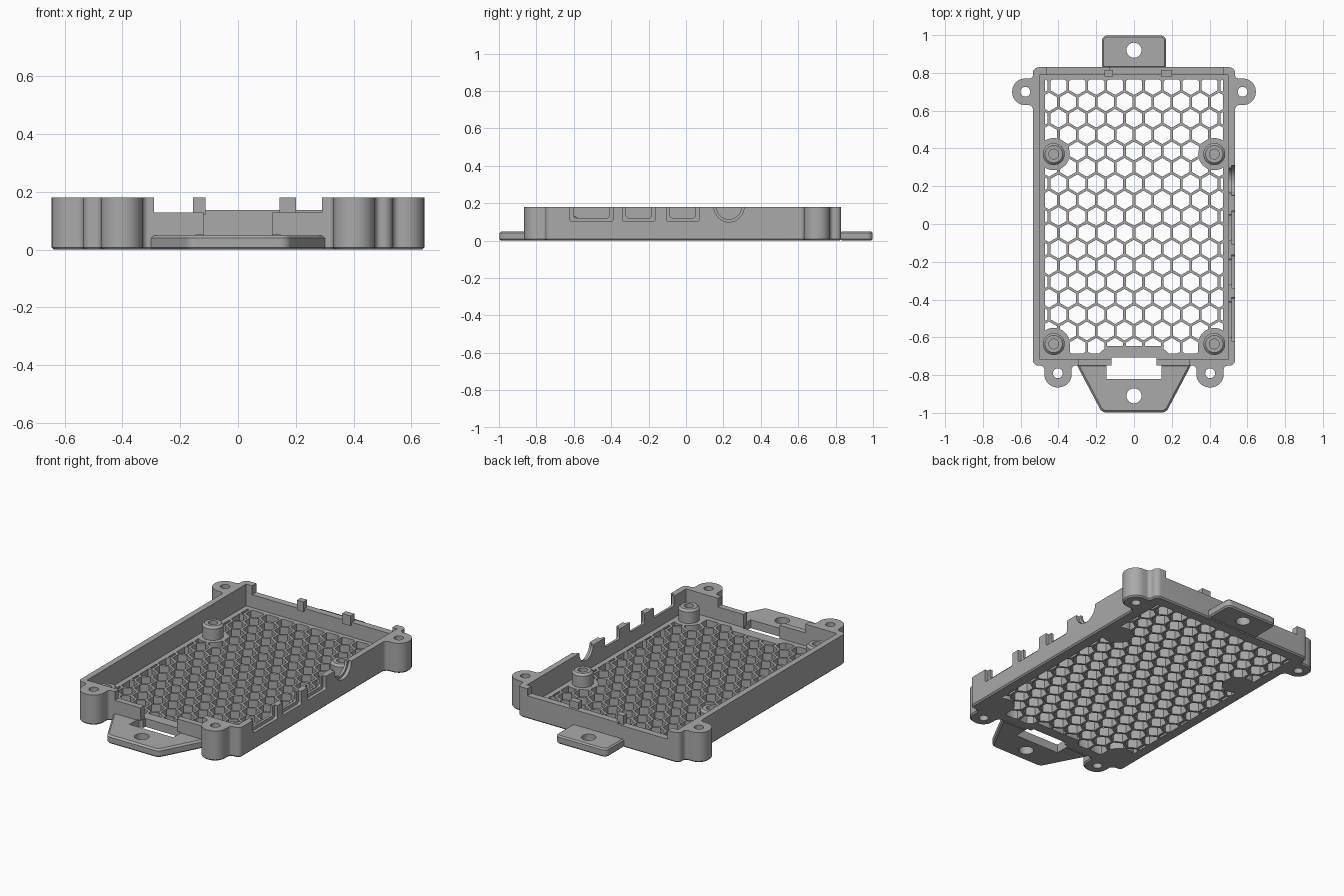
import bpy, bmesh, math
from mathutils import Vector, Matrix

cube = bpy.data.objects.get("Cube")
if cube:
    bpy.data.objects.remove(cube, do_unlink=True)

grey = bpy.data.materials.new("mid grey plastic")
grey.use_nodes = True
colour = (0.40, 0.40, 0.40, 1)
grey.diffuse_color = colour
grey.node_tree.nodes["Principled BSDF"].inputs["Base Color"].default_value = colour

H = 0.18        # wall height
FLOOR = 0.05    # floor and tab thickness


def rounded(corners, steps=10):
    """Outline from (x, y, radius) corners, each rounded with an arc."""
    out = []
    n = len(corners)
    for i, (x, y, r) in enumerate(corners):
        p = Vector((x, y))
        if r == 0:
            out.append(p)
            continue
        a = (Vector(corners[i - 1][:2]) - p).normalized()
        b = (Vector(corners[(i + 1) % n][:2]) - p).normalized()
        half = a.angle(b) / 2
        centre = p + (a + b).normalized() * r / math.sin(half)
        start = p + a * r / math.tan(half) - centre
        end = p + b * r / math.tan(half) - centre
        sweep = math.atan2(start.x * end.y - start.y * end.x, start.dot(end))
        for k in range(steps + 1):
            out.append(centre + Matrix.Rotation(sweep * k / steps, 2) @ start)
    return out


def mirrored(half):
    return half + [(-x, y, r) for x, y, r in reversed(half)]


def rect(x0, x1, y0, y1):
    return [(x0, y0), (x1, y0), (x1, y1), (x0, y1)]


def circle(x, y, r, n=32, turn=0.0):
    return [(x + r * math.cos(turn + math.tau * k / n),
             y + r * math.sin(turn + math.tau * k / n)) for k in range(n)]


def prisms(name, outlines, z0, z1, low=0.0, high=0.0):
    """Extruded outlines, with optional chamfers on the low and high rims."""
    bm = bmesh.new()
    for pts in outlines:
        base = bm.faces.new([bm.verts.new((p[0], p[1], z0)) for p in pts])
        if base.normal.z == 0:
            base.normal_update()
        if base.normal.z > 0:
            base.normal_flip()
        up = bmesh.ops.extrude_face_region(bm, geom=[base], use_keep_orig=True)
        tops = [v for v in up["geom"] if isinstance(v, bmesh.types.BMVert)]
        bmesh.ops.translate(bm, verts=tops, vec=(0, 0, z1 - z0))
    bmesh.ops.recalc_face_normals(bm, faces=bm.faces)
    for z, size in ((z0, low), (z1, high)):
        if size:
            rim = [e for e in bm.edges if all(abs(v.co.z - z) < 1e-5 for v in e.verts)]
            bmesh.ops.bevel(bm, geom=rim, offset=size, segments=1, affect='EDGES')
    mesh = bpy.data.meshes.new(name)
    bm.to_mesh(mesh)
    bm.free()
    mesh.materials.append(grey)
    ob = bpy.data.objects.new(name, mesh)
    bpy.context.collection.objects.link(ob)
    return ob


def combine(target, other, operation, keep=False):
    mod = target.modifiers.new("combine", 'BOOLEAN')
    mod.operation, mod.object, mod.solver = operation, other, 'EXACT'
    bpy.context.view_layer.objects.active = target
    bpy.ops.object.modifier_apply(modifier=mod.name)
    if not keep:
        bpy.data.objects.remove(other, do_unlink=True)


def cut(target, outlines, z0, z1):
    combine(target, prisms("cutter", outlines, z0, z1), 'DIFFERENCE')


# Tray with four screw ears, hollowed to leave walls and floor
half = [(0.33, -0.75, 0.02), (0.33, -0.865, 0.07), (0.475, -0.865, 0.07),
        (0.475, -0.75, 0.02), (0.535, -0.75, 0.03), (0.535, 0.63, 0.025),
        (0.645, 0.63, 0.068), (0.645, 0.77, 0.068), (0.535, 0.77, 0.02),
        (0.535, 0.83, 0.03)]
tray = prisms("tray", [rounded(mirrored(half))], 0, H, low=0.008)
cut(tray, [rect(-0.5, 0.5, -0.715, 0.79)], FLOOR, H + 0.1)
cut(tray, [circle(s * x, y, 0.026) for s in (-1, 1) for x, y in ((0.575, 0.70), (0.403, -0.79))],
    -0.1, H + 0.1)

# Lowered stretches of the back and front walls
cut(tray, [rect(-0.46, -0.13, 0.77, 0.9)], 0.127, H + 0.1)
cut(tray, [rect(-0.13, 0.47, 0.77, 0.9)], 0.138, H + 0.1)
cut(tray, [rect(-0.29, 0.29, -0.78, -0.7)], 0.128, H + 0.1)
cut(tray, [rect(-0.12, 0.12, -0.78, -0.7)], FLOOR, H + 0.1)

# Honeycomb openings, kept clear of the standoff pads and the front slot
posts = [(s * 0.425, y) for s in (-1, 1) for y in (0.37, -0.635)]
pitch = 0.1
col = pitch * math.sqrt(3) / 2
cells = []
for j in range(-9, 10):
    for i in range(-6, 7):
        x, y = (i + 0.5 * (j % 2)) * pitch, 0.04 + j * col
        cells.append(circle(x, y, (pitch - 0.014) / math.sqrt(3), 6, math.pi / 6))
honeycomb = prisms("honeycomb_cutter", cells, -0.1, 0.1)
window = prisms("window", [rect(-0.47, 0.47, -0.685, 0.765)], -0.15, 0.08)
combine(honeycomb, window, 'INTERSECT')
cut(honeycomb, [circle(x, y, 0.085, 48) for x, y in posts], -0.2, 0.2)
cut(honeycomb, [rect(0.34, 0.52, -0.72, -0.635), rect(-0.52, -0.34, -0.72, -0.635),
                [(-0.2, -0.7), (0.2, -0.7), (0.14, -0.645), (-0.14, -0.645)]], -0.2, 0.2)
combine(tray, honeycomb, 'DIFFERENCE')

# Port cut-outs in the left wall: a shallow outer recess and a through opening
ports = [(-0.62, -0.39), (-0.34, -0.165), (-0.105, 0.07)]
for inset, x0, x1 in ((0, 0.515, 0.6), (0.02, 0.48, 0.6)):
    shapes = [rounded([(a + inset, 0.3, 0), (a + inset, 0.102 + inset, 0.012),
                       (b - inset, 0.102 + inset, 0.012), (b - inset, 0.3, 0)])
              for a, b in ports]
    shapes.append(circle(0.23, H, 0.08 - inset * 0.7, 48))
    cutter = prisms("port_cutter", shapes, x0, x1)
    # turn the drawing plane upright so it faces sideways
    cutter.data.transform(Matrix(((0, 0, 1, 0), (1, 0, 0, 0), (0, 1, 0, 0), (0, 0, 0, 1))))
    combine(tray, cutter, 'DIFFERENCE')

# Mounting tabs
back_tab = prisms("back_tab", [rounded(mirrored([(0.17, 0.825, 0), (0.17, 0.998, 0.03)]))],
                  0, FLOOR, low=0.008, high=0.008)
cut(back_tab, [circle(0, 0.92, 0.04)], -0.1, 0.1)
front_tab = prisms("front_tab",
                   [rounded(mirrored([(0.17, -0.998, 0.04), (0.305, -0.742, 0)]))],
                   0, FLOOR, low=0.008, high=0.01)
cut(front_tab, [circle(0, -0.91, 0.04)], -0.1, 0.1)
for ob in (tray, front_tab):
    cut(ob, [rect(-0.145, 0.145, -0.82, -0.728)], -0.1, FLOOR + 0.002)
    cut(ob, [rect(-0.118, 0.118, -0.80, -0.708)], -0.1, FLOOR + 0.01)

# Standoffs with screw holes
for x, y in posts:
    side = "left" if x > 0 else "right"
    end = "back" if y > 0 else "front"
    post = prisms(f"{end}_{side}_standoff", [circle(x, y, 0.058, 40)], FLOOR - 0.002, 0.13, high=0.012)
    cut(post, [circle(x, y, 0.026)], 0, 0.3)

# Small clips on the back wall
for name, x0, x1 in (("right_clip", -0.156, -0.112), ("left_clip", 0.143, 0.2)):
    prisms(name, [rect(x0, x1, 0.78, 0.815)], 0.12, H)

# Smooth curved walls, keep edges crisp
bpy.ops.object.select_all(action='DESELECT')
for ob in bpy.context.scene.objects:
    if ob.type == 'MESH':
        ob.select_set(True)
        bpy.context.view_layer.objects.active = ob
bpy.ops.object.shade_smooth_by_angle(angle=math.radians(30))
